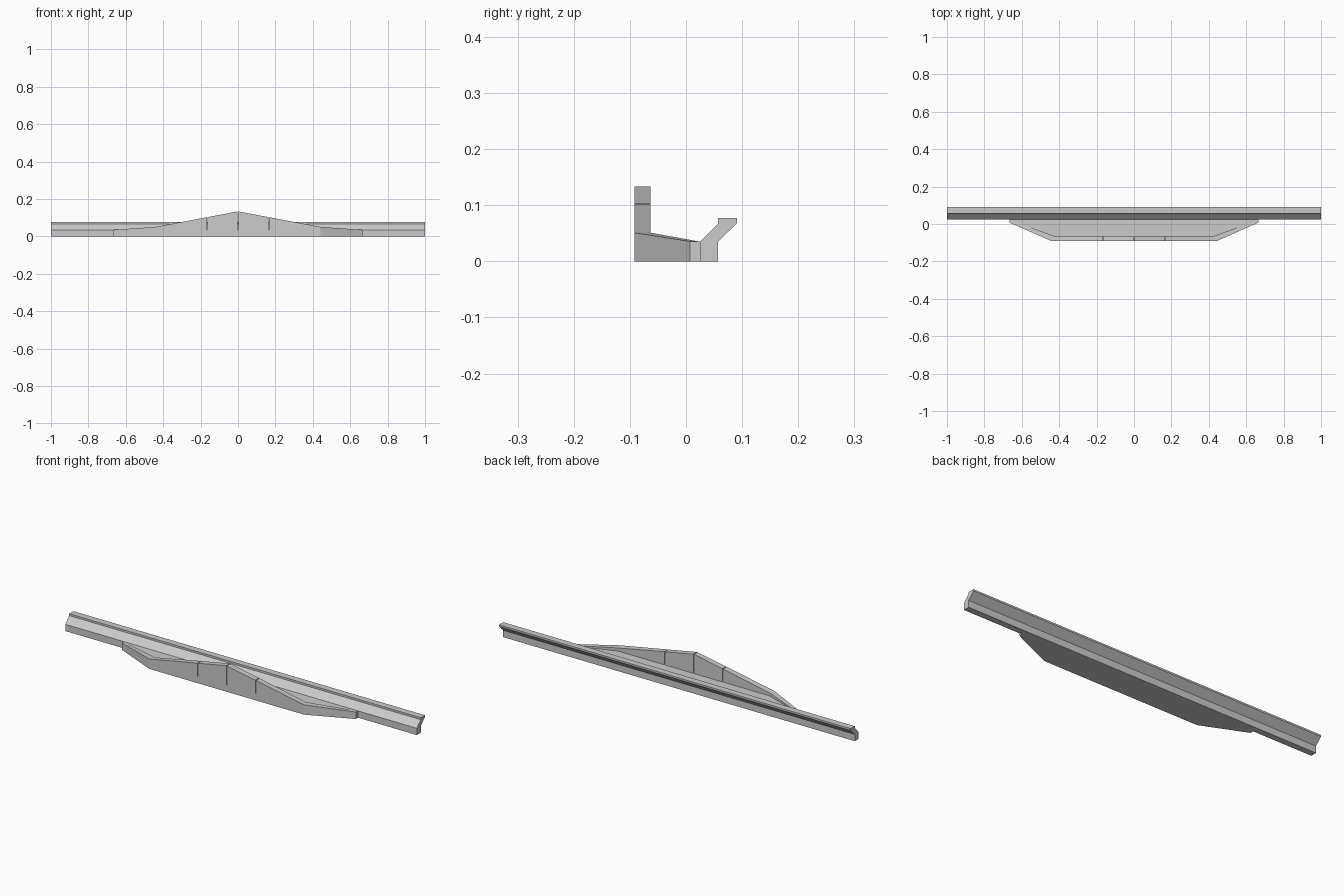
import bpy, bmesh

cube = bpy.data.objects.get("Cube")
if cube:
    bpy.data.objects.remove(cube, do_unlink=True)

grey = bpy.data.materials.new("light_grey")
grey.use_nodes = True
colour = (0.6, 0.6, 0.6, 1)
grey.diffuse_color = colour
grey.node_tree.nodes["Principled BSDF"].inputs["Base Color"].default_value = colour


def loft(name, sections):
    """Skin equal-length point loops and cap both ends."""
    bm = bmesh.new()
    loops = [[bm.verts.new(p) for p in s] for s in sections]
    n = len(loops[0])
    for a, b in zip(loops, loops[1:]):
        for i in range(n):
            j = (i + 1) % n
            bm.faces.new((a[i], a[j], b[j], b[i]))
    bm.faces.new(loops[0])
    bm.faces.new(loops[-1])
    bmesh.ops.recalc_face_normals(bm, faces=bm.faces)
    mesh = bpy.data.meshes.new(name)
    bm.to_mesh(mesh)
    bm.free()
    mesh.materials.append(grey)
    obj = bpy.data.objects.new(name, mesh)
    bpy.context.collection.objects.link(obj)


FLOOR, SHOULDER, PEAK = 0.035, 0.051, 0.134
FRONT, INNER, BACK = -0.092, -0.063, 0.025
END, CORNER, INNER_CORNER = 0.665, 0.44, 0.43

# Long rail with a cranked lip
profile = [(BACK, 0), (0.057, 0), (0.057, 0.035), (0.091, 0.068),
           (0.091, 0.077), (0.057, 0.077), (0.057, 0.067), (BACK, FLOOR)]
loft("rail", [[(x, y, z) for y, z in profile] for x in (-1, 1)])

# Tapered platform in front of the rail
plan = [(-END, BACK), (-END, 0.007), (-CORNER, FRONT),
        (CORNER, FRONT), (END, 0.007), (END, BACK)]
loft("platform", [[(x, y, z) for x, y in plan] for z in (0, FLOOR)])


def wall_section(outer, inner, top):
    base = FLOOR - 0.001
    return [(*outer, base), (*inner, base), (*inner, top), (*outer, top)]


def panel_section(side, x):
    top = PEAK - (PEAK - SHOULDER) * x / CORNER
    inner_x = min(x, INNER_CORNER)
    return wall_section((side * x, FRONT), (side * inner_x, INNER), top)


# Parapet: low angled wings and gabled panels split by narrow joints
JOINT, GAP = 0.165, 0.002
for label, side in (("left", 1), ("right", -1)):
    loft(label + "_wing", [
        wall_section((side * END, 0.007), (side * END, 0.022), FLOOR + 0.0005),
        panel_section(side, CORNER)])
    loft(label + "_outer_panel", [panel_section(side, x) for x in (CORNER, JOINT + GAP)])
    loft(label + "_inner_panel", [panel_section(side, x) for x in (JOINT - GAP, GAP)])
